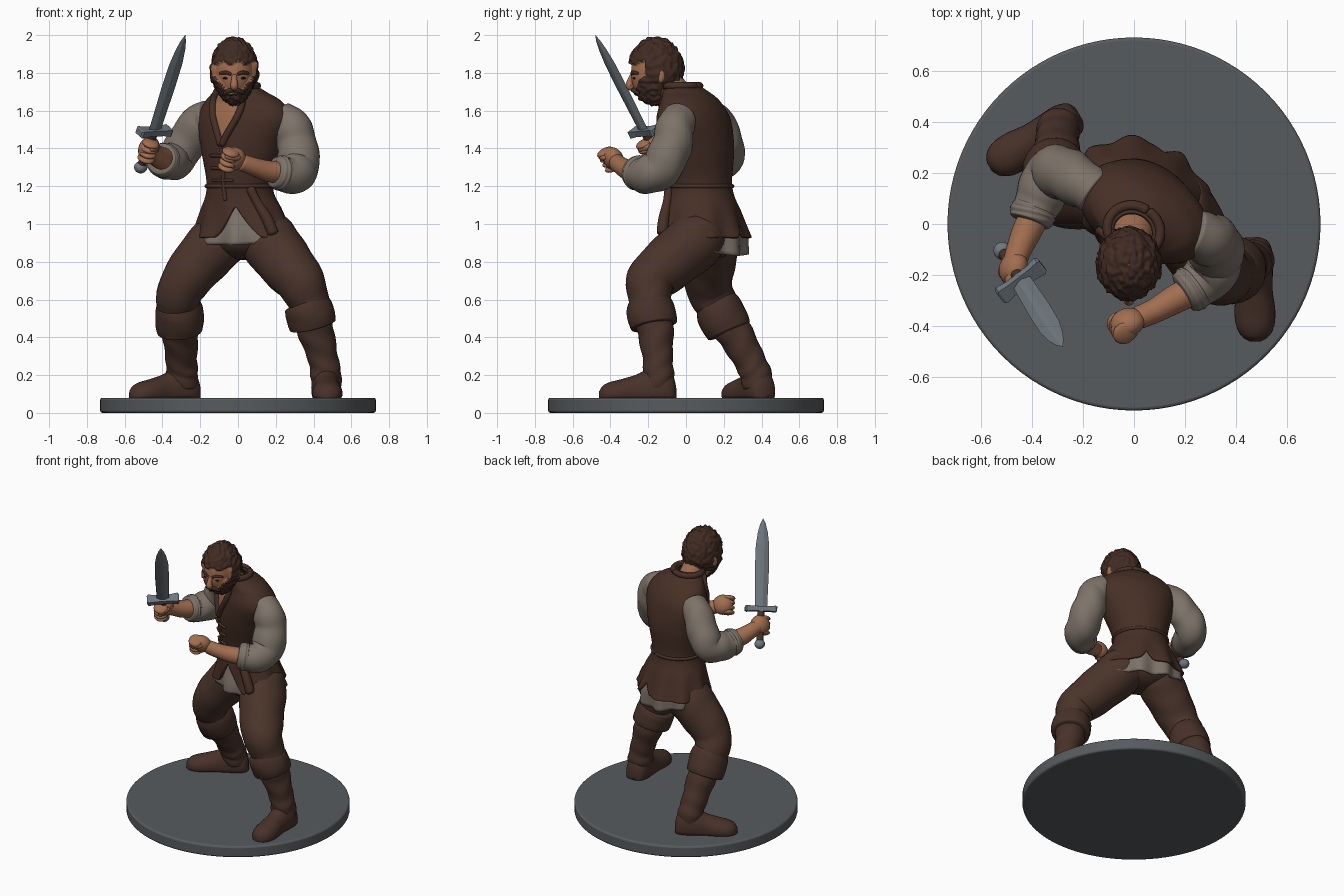
import bpy, bmesh, math
from mathutils import Vector as V, Matrix, Quaternion, noise

if "Cube" in bpy.data.objects:
    bpy.data.objects.remove(bpy.data.objects["Cube"])

def material(name, r, g, b):
    m = bpy.data.materials.new(name)
    m.diffuse_color = (r, g, b, 1)
    m.use_nodes = True
    m.node_tree.nodes["Principled BSDF"].inputs["Base Color"].default_value = m.diffuse_color
    return m

STONE = material("base grey", .095, .105, .112)
STEEL = material("steel", .16, .19, .215)
VEST = material("vest brown", .062, .029, .019)
CLOTH = material("trouser brown", .068, .034, .023)
BOOT = material("boot brown", .064, .031, .022)
HAIR = material("hair brown", .052, .024, .016)
SKIN = material("skin", .36, .155, .08)
LINEN = material("linen", .205, .17, .14)
DARK = material("eye dark", .015, .01, .008)

def grid(name, rows, mat, caps=True, smooth=True, extra=None, rule=None, thick=0):
    """Skin a list of closed rings."""
    bm = bmesh.new()
    vs = [[bm.verts.new(p) for p in r] for r in rows]
    n = len(rows[0])
    for i in range(len(rows) - 1):
        for j in range(n):
            k = (j + 1) % n
            f = bm.faces.new((vs[i][j], vs[i][k], vs[i + 1][k], vs[i + 1][j]))
            f.material_index = 1 if rule and rule(i + .5, j + .5) else 0
    if caps:
        bm.faces.new(vs[0])
        bm.faces.new(vs[-1])
    bmesh.ops.recalc_face_normals(bm, faces=bm.faces)
    for f in bm.faces:
        f.smooth = smooth
    me = bpy.data.meshes.new(name)
    bm.to_mesh(me)
    bm.free()
    for m in (mat, extra):
        if m:
            me.materials.append(m)
    ob = bpy.data.objects.new(name, me)
    bpy.context.collection.objects.link(ob)
    if thick:
        s = ob.modifiers.new("thickness", 'SOLIDIFY')
        s.thickness, s.offset = thick, -1
    return ob

def spline(P, t):
    """Catmull-Rom through tuples, t from 0 to 1."""
    n = len(P) - 1
    i = min(int(t * n), n - 1)
    f = t * n - i
    a, b, c, d = P[max(i - 1, 0)], P[i], P[i + 1], P[min(i + 2, n)]
    return [.5 * (2 * q + (r - p) * f + (2 * p - 5 * q + 4 * r - s) * f * f
            + (3 * q - p - 3 * r + s) * f ** 3) for p, q, r, s in zip(a, b, c, d)]

def tube(name, pts, mat, fold=0, n=28, waves=26):
    """Round limb along (x, y, z, radius) points with rounded ends and cloth folds."""
    m = 9 * len(pts)
    S = [spline(pts, i / m) for i in range(m + 1)]
    C = [V(s[:3]) for s in S]
    rows, side, old = [], None, None
    for i, s in enumerate(S):
        d = (C[min(i + 1, m)] - C[max(i - 1, 0)]).normalized()
        if side is None:
            side = d.orthogonal().normalized()
        else:
            side = old.rotation_difference(d) @ side
        old, up, t = d, d.cross(side), i / m
        end = min(1, .55 + min(i, m - i) * .2)
        rows.append([C[i] + (side * math.cos(a) + up * math.sin(a)) * s[3] * end
                     * (1 + fold * math.sin(waves * t + 2.2 * math.sin(a) + math.cos(2 * a)))
                     for a in (math.tau * j / n for j in range(n))])
    return grid(name, rows, mat)

def ball(name, c, r, mat, axes=None, n=20):
    """Ellipsoid; axes are optional three direction vectors."""
    A = axes or (V((1, 0, 0)), V((0, 1, 0)), V((0, 0, 1)))
    rows = []
    for i in range(n + 1):
        p = -1.5 + 3 * i / n
        rows.append([V(c) + A[0] * r[0] * math.cos(p) * math.cos(q) + A[1] * r[1] * math.cos(p) * math.sin(q)
                     + A[2] * r[2] * math.sin(p) for q in (math.tau * j / n for j in range(n))])
    return grid(name, rows, mat)

# round base
bpy.ops.mesh.primitive_cylinder_add(vertices=96, radius=.73, depth=.08, location=(0, 0, .04))
base = bpy.context.object
base.name = "base_disc"
base.data.materials.append(STONE)
bev = base.modifiers.new("bevel", 'BEVEL')
bev.width, bev.segments, bev.limit_method = .012, 3, 'ANGLE'
bpy.ops.object.shade_smooth_by_angle()

# torso: rings of z, centre x, centre y, half width, half depth; twisted about z
T = [(.93, .03, .1, .28, .225), (1.07, .02, .09, .225, .19), (1.2, .01, .075, .178, .168), (1.4, .025, .06, .23, .185),
     (1.55, .04, .04, .272, .172), (1.645, .03, .025, .22, .14), (1.7, .01, .0, .145, .115), (1.745, -.005, -.035, .085, .08)]
TW = math.radians(-27)

def body(a, t, off=0):
    z, cx, cy, rx, ry = spline(T, max(0, min(1, t)))
    off += .012 * math.sin(9 * a) * max(0, 1 - 5 * t)
    x, y = (rx + off) * math.sin(a), -(ry + off) * math.cos(a)
    return V((cx + x * math.cos(TW) - y * math.sin(TW), cy + x * math.sin(TW) + y * math.cos(TW), z))

NA, NT, A0 = 120, 70, -.15
ang = [-math.pi + math.tau * j / NA for j in range(NA)]

def hem(a):
    front = max(0, 1 - abs(a - .25) / .5)
    back = max(0, 1 - abs(math.pi - abs(a)) / .2)
    return .17 * front + .08 * back

def vee(t):
    return 1.8 * (spline(T, t)[0] - 1.41)

def is_skin(i, j):
    a = -math.pi + math.tau * j / NA
    t = hem(a) + (1 - hem(a)) * i / NT
    return t > .4 and abs(a - A0) < vee(t)

grid("vest", [[body(a, hem(a) + (1 - hem(a)) * i / NT) for a in ang] for i in range(NT + 1)],
     VEST, caps=False, extra=SKIN, rule=is_skin, thick=.016)

# shirt tail under the vest
rows = []
for i in range(13):
    row = []
    for a in ang:
        low = .86 - .03 * math.cos(a + math.pi) + .03 * math.sin(a) ** 2
        z = 1.1 + (low - 1.1) * i / 12
        p = body(a, (z - .93) / .98, -.02)
        row.append(V((p.x, p.y, z)))
    rows.append(row)
grid("shirt_tail", rows, LINEN, caps=False, thick=.012)

# lapels, collar, waist seam and hanging tie
for name, s in (("left_lapel", 1), ("right_lapel", -1)):
    path = []
    for i in range(11):
        t = .44 + .5 * i / 10
        path.append((*body(A0 + s * vee(t), t, .002), .019))
    for i in range(1, 7):
        path.append((*body(A0 + s * (vee(.94) + (math.pi - vee(.94)) * i / 6), .945, .002), .02))
    tube(name, path, VEST, n=12)
tube("waist_seam", [(*body(a, 2 / 7), .011) for a in ang[::5] + ang[:1]], VEST, n=10)
tube("front_seam", [(*body(A0 + .03 * i, .43 - .045 * i), .011) for i in range(6)], VEST, n=10)
tube("hanging_tie", [(*body(.75, .28), .025), (*body(.85, .2, .01), .024), (*body(.95, .1, .015), .03),
                     (*body(1.0, .02, .012), .03)], VEST, n=12)
for i in range(3):
    tube("vest_lace", [(*body(A0 + a, .31 + .045 * i, .004), .009) for a in (-.35, -.1, .15, .4)], VEST, n=8)

# legs and boots
ball("hips", (.03, .1, .93), (.23, .18, .12), CLOTH, (V((.89, -.45, 0)), V((.45, .89, 0)), V((0, 0, 1))), 32)
tube("left_trouser", [(.13, .08, .95, .15), (.17, .04, .9, .155), (.245, -.08, .8, .148), (.325, -.185, .7, .132),
                      (.37, -.19, .6, .112), (.4, -.17, .48, .1)], CLOTH, .014)
tube("right_trouser", [(-.06, .13, .95, .145), (-.12, .13, .89, .15), (-.21, .12, .79, .142), (-.295, .12, .67, .125),
                       (-.32, .165, .57, .113), (-.31, .22, .46, .1)], CLOTH, .014)
tube("left_boot_shaft", [(.385, -.175, .52, .1), (.415, -.16, .42, .095), (.45, -.15, .29, .08), (.465, -.145, .2, .082),
                         (.468, -.145, .12, .078)], BOOT, .03)
tube("right_boot_shaft", [(-.31, .2, .5, .1), (-.305, .27, .4, .094), (-.3, .335, .28, .083), (-.295, .37, .2, .084),
                          (-.293, .38, .12, .078)], BOOT, .03)
tube("left_boot_cuff", [(.35, -.19, .595, .11), (.368, -.187, .555, .127), (.388, -.178, .5, .13), (.4, -.17, .455, .122)],
     BOOT, .015, waves=7)
tube("right_boot_cuff", [(-.318, .155, .585, .112), (-.312, .178, .54, .127), (-.31, .208, .475, .128), (-.306, .23, .425, .118)],
     BOOT, .015, waves=7)

# feet: distance along the foot, half width, height
F = [(-.088, .025, .06), (-.07, .06, .12), (-.02, .077, .165), (.05, .075, .16), (.12, .072, .125),
     (.2, .08, .1), (.26, .074, .085), (.3, .052, .065), (.32, .018, .035)]
for name, x, y, d in (("left_foot", .467, -.14, V((.03, -1, 0))), ("right_foot", -.29, .385, V((-.86, -.5, 0)))):
    d.normalize()
    w = d.cross(V((0, 0, 1)))
    rows = []
    for i in range(41):
        s, hw, h = spline(F, i / 40)
        rows.append([V((x, y, .079)) + d * s + w * hw * math.cos(a)
                     + V((0, 0, h * max(0, .25 + .75 * math.sin(a)))) for a in (math.tau * j / 32 for j in range(32))])
    grid(name, rows, BOOT)

# sleeves, rolled cuffs and forearms
tube("right_sleeve", [(-.15, .12, 1.57, .085), (-.2, .155, 1.545, .095), (-.27, .195, 1.44, .105), (-.325, .2, 1.345, .1),
                      (-.37, .1, 1.33, .096), (-.41, .01, 1.345, .078)], LINEN, .03)
tube("left_sleeve", [(.22, -.03, 1.56, .09), (.28, -.055, 1.52, .1), (.312, -.075, 1.42, .108), (.32, -.13, 1.3, .11),
                     (.285, -.21, 1.26, .1), (.2, -.268, 1.275, .08)], LINEN, .03)
tube("right_sleeve_roll", [(-.385, .07, 1.335, .08), (-.395, .045, 1.338, .092), (-.41, .005, 1.345, .08)], LINEN, .02)
tube("left_sleeve_roll", [(.25, -.235, 1.265, .08), (.225, -.253, 1.27, .094), (.19, -.275, 1.277, .078)], LINEN, .02)
tube("right_forearm", [(-.38, .05, 1.34, .06), (-.42, -.03, 1.355, .058), (-.45, -.1, 1.38, .05), (-.47, -.16, 1.4, .045)], SKIN)
tube("left_forearm", [(.25, -.25, 1.27, .06), (.16, -.295, 1.28, .056), (.08, -.34, 1.305, .048), (.01, -.37, 1.33, .045)], SKIN)

def fist(side, c, fwd, axis):
    """Closed hand: palm, four curled fingers stacked along the axis, thumb."""
    c, z = V(c), axis.normalized()
    x = (fwd - z * fwd.dot(z)).normalized()
    y = z.cross(x)
    ball(side + "_palm", c, (.068, .052, .066), SKIN, (x, y, z))
    for i in range(4):
        ball(side + "_finger", c + x * .03 + z * (i - 1.5) * .031 + y * .014, (.047, .047, .02), SKIN, (x, y, z), 14)
    ball(side + "_thumb", c + x * .022 + y * .04 + z * .032, (.045, .02, .02), SKIN, (x, y, z), 14)

# short sword
pommel, guard, tip = V((-.515, -.105, 1.3)), V((-.443, -.222, 1.49)), V((-.28, -.48, 2.0))
w = (tip - guard).normalized()
g = V((.79, .61, .05))
g = (g - w * g.dot(w)).normalized()
nrm = w.cross(g)
length = (tip - guard).length
B = [(0, .04, .013), (.45, .046, .013), (.7, .044, .012), (.85, .032, .009), (.94, .018, .006), (1, .001, .001)]
grid("blade", [[guard + w * s * length + g * a * hw + nrm * b * th for a, b in
     ((1, 0), (.25, 1), (-.25, 1), (-1, 0), (-.25, -1), (.25, -1))] for s, hw, th in B], STEEL, smooth=False)
grid("cross_guard", [[guard + g * s + nrm * a * k + w * b * k for a, b in ((.03, .018), (-.03, .018), (-.03, -.018), (.03, -.018))]
     for s, k in ((-.105, .8), (-.095, 1.1), (-.05, .9), (.05, .9), (.095, 1.1), (.105, .8))], STEEL, smooth=False)
tube("grip", [(*pommel, .022), (*((pommel + guard) / 2), .025), (*guard, .022)], BOOT, n=16)
ball("pommel", pommel, (.035, .035, .032), STEEL)
fist("right", (-.472, -.172, 1.4), V((-.3, -.9, .1)), w)
fist("left", (-.025, -.385, 1.345), V((-.9, -.4, .2)), V((.25, -.45, .85)))

# neck and head with hair and beard raised from the same surface
tube("neck", [(.005, .0, 1.6, .085), (-.005, -.05, 1.69, .077), (-.02, -.11, 1.78, .07)], SKIN)
NL, NM = 72, 84

def direction(i, j):
    p, q = -1.55 + 3.1 * i / NL, math.tau * j / NM
    return V((math.cos(p) * math.sin(q), -math.cos(p) * math.cos(q), math.sin(p)))

def hairy(i, j):
    u = direction(i, j)
    line = -.5 if u.y > -.12 else (-.35 if u.y > -.38 else .27 + .05 * math.sin(9 * u.x))
    beard = u.y < .25 and u.z < -.62 + .9 * max(0, abs(u.x) - .35)
    mouth = u.y < -.3 and abs(u.x) < .2 and -.76 < u.z < -.7
    return (u.z > line or beard) and not mouth

def head_point(i, j):
    u = direction(i, j)
    low = max(0, -u.z)
    p = V((u.x * .107 * (1 - .12 * low), u.y * .13 * (1 + (.08 if u.y < 0 else -.25) * low), u.z * .165))
    if hairy(i, j):
        p += u * ((.02 if u.z > -.3 else .012) + .012 * noise.noise(u * 7))
    return p + V((-.02, -.16, 1.805))

grid("head", [[head_point(i, j) for j in range(NM)] for i in range(NL + 1)], SKIN, extra=HAIR, rule=hairy)
tube("nose", [(-.02, -.283, 1.79, .012), (-.02, -.296, 1.755, .017), (-.02, -.298, 1.73, .021), (-.02, -.28, 1.72, .016)], SKIN, n=14)
tube("moustache", [(-.075, -.25, 1.69, .008), (-.045, -.272, 1.705, .013), (-.02, -.28, 1.71, .013), (.005, -.272, 1.705, .013),
                   (.035, -.25, 1.69, .008)], HAIR, n=12)
for side, s in (("left", 1), ("right", -1)):
    ball(side + "_ear", (-.02 + s * .113, -.135, 1.785), (.015, .025, .037), SKIN, n=16)
    ball(side + "_eye", (-.02 + s * .042, -.274, 1.772), (.02, .008, .006), DARK, n=12)
    tube(side + "_brow", [(-.02 + s * .015, -.287, 1.792, .008), (-.02 + s * .045, -.28, 1.802, .01),
                          (-.02 + s * .078, -.252, 1.797, .007)], HAIR, n=10)
